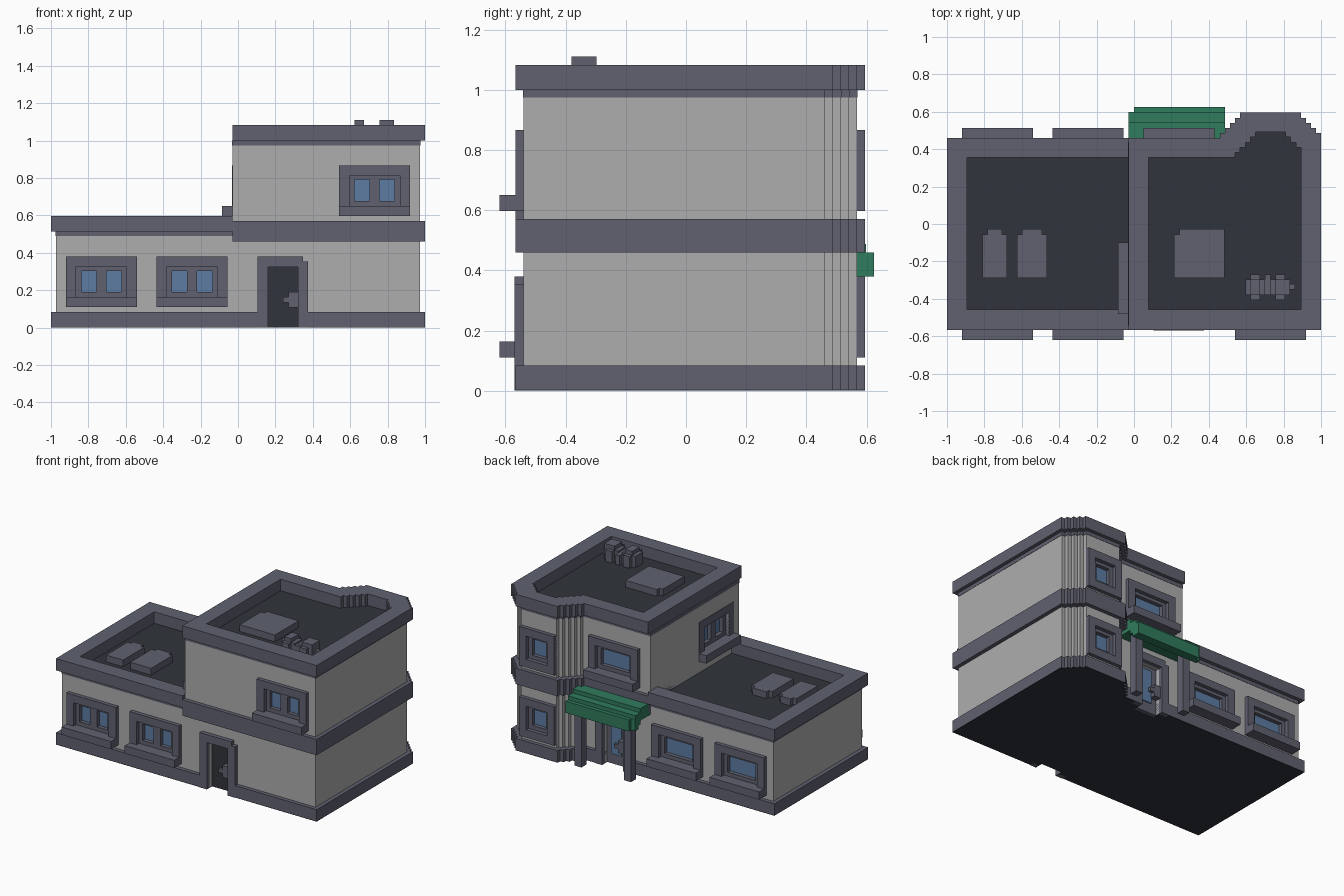
import bpy, bmesh
from math import pi
from mathutils import Matrix, Vector

if "Cube" in bpy.data.objects:
    bpy.data.objects.remove(bpy.data.objects["Cube"])

V = 0.027  # step size of the stair-like corners


def material(name, rgb):
    m = bpy.data.materials.new(name)
    m.diffuse_color = (*rgb, 1)
    m.use_nodes = True
    m.node_tree.nodes["Principled BSDF"].inputs["Base Color"].default_value = m.diffuse_color
    return m


WALL = material("wall", (0.42, 0.42, 0.42))
TRIM = material("trim", (0.115, 0.12, 0.16))
DARK = material("dark", (0.03, 0.034, 0.043))
GLASS = material("glass", (0.11, 0.2, 0.37))
GREEN = material("green", (0.03, 0.2, 0.11))


def finish(name, bm, mat):
    bmesh.ops.recalc_face_normals(bm, faces=bm.faces)
    me = bpy.data.meshes.new(name)
    bm.to_mesh(me)
    bm.free()
    ob = bpy.data.objects.new(name, me)
    bpy.context.collection.objects.link(ob)
    if mat:
        me.materials.append(mat)
    return ob


def boxes(name, items, mat, mx=Matrix()):
    """One object from boxes given as (x0, x1, y0, y1, z0, z1)."""
    bm = bmesh.new()
    for x0, x1, y0, y1, z0, z1 in items:
        c = Vector((x0 + x1, y0 + y1, z0 + z1)) / 2
        s = Matrix.Diagonal((x1 - x0, y1 - y0, z1 - z0, 1))
        bmesh.ops.create_cube(bm, size=1, matrix=mx @ Matrix.Translation(c) @ s)
    return finish(name, bm, mat)


def prism(name, pts, z0, z1, mat):
    bm = bmesh.new()
    f = bm.faces.new([bm.verts.new((x, y, z0)) for x, y in pts])
    r = bmesh.ops.extrude_face_region(bm, geom=[f])
    vs = [g for g in r["geom"] if isinstance(g, bmesh.types.BMVert)]
    bmesh.ops.translate(bm, verts=vs, vec=(0, 0, z1 - z0))
    return finish(name, bm, mat)


def bay_outline(x0, y0, x1, ya, n, xw):
    """Rectangle whose back right grows a bay with stepped corners."""
    pts = [(x0, y0), (x1, y0), (x1, ya)]
    x, y = x1, ya
    for _ in range(n):
        pts += [(x - V, y), (x - V, y + V)]
        x, y = x - V, y + V
    x = xw
    pts.append((x, y))
    for i in range(5):
        y -= V
        pts.append((x, y))
        if i < 4:
            x -= V
            pts.append((x, y))
    return pts + [(x0, y)]


def cut(ob, cutter):
    m = ob.modifiers.new("cut", 'BOOLEAN')
    m.operation, m.solver, m.object = 'DIFFERENCE', 'EXACT', cutter
    bpy.context.view_layer.update()
    dg = bpy.context.evaluated_depsgraph_get()
    me = bpy.data.meshes.new_from_object(ob.evaluated_get(dg))
    ob.modifiers.clear()
    ob.data = me


def ring(a, z0, z1, b, h0, h1, y0, y1):
    """Four boxes around an opening of half width b and height h0..h1."""
    return [(-a, -b, y0, y1, z0, z1), (b, a, y0, y1, z0, z1),
            (-b, b, y0, y1, z0, h0), (-b, b, y0, y1, h1, z1)]


openings = []  # cutters for windows and doors


def window(name, loc, turn, kind):
    mx = Matrix.Translation(loc) @ Matrix.Rotation(turn, 4, 'Z')
    a, b, p = (0.135, 0.081, 0.052) if kind == "bay" else (0.19, 0.135, 0.108)
    frame = ring(a, 0, 0.27, b, 0.054, 0.216, -V, 0.002)
    frame += ring(b, 0.054, 0.216, p, 0.081, 0.194, 0.0, 0.04)
    if kind == "twin":
        frame.append((-V, V, 0.0, 0.04, 0.081, 0.194))
    if kind != "bay":
        frame.append((-a, a, -0.08, -V, 0, 0.054))
    boxes(name + "_frame", frame, TRIM, mx)
    boxes(name + "_glass", [(-p, p, 0.027, 0.05, 0.081, 0.194)], GLASS, mx)
    openings.append(boxes(name + "_cutter", [(-b, b, -0.06, 0.05, 0.054, 0.216)], None, mx))


def door(name, loc, turn, glazed):
    mx = Matrix.Translation(loc) @ Matrix.Rotation(turn, 4, 'Z')
    boxes(name + "_frame", [(-0.135, -0.08, -0.03, 0.002, 0, 0.38),
                            (0.08, 0.108, -0.03, 0.002, 0, 0.38),
                            (0.108, 0.135, -0.03, 0.002, 0, 0.353),
                            (-0.08, 0.08, -0.03, 0.002, 0.325, 0.38)], TRIM, mx)
    boxes(name + "_leaf", [(-0.08, 0.08, 0.027, 0.05, 0, 0.325)], TRIM if glazed else DARK, mx)
    boxes(name + "_handle", [(0.03, 0.08, -0.015, 0.027, 0.108, 0.19),
                             (0.0, 0.03, -0.015, 0.005, 0.135, 0.163)], TRIM, mx)
    if glazed:
        boxes(name + "_glass", [(-0.045, 0.035, 0.02, 0.03, 0.07, 0.3)], GLASS, mx)
    openings.append(boxes(name + "_cutter", [(-0.08, 0.08, -0.06, 0.05, -0.02, 0.325)], None, mx))


# windows on front, back, upper side wall and bay
for i, (x, z) in enumerate([(-0.73, 0.11), (-0.245, 0.11), (0.73, 0.597)]):
    window(f"front_window_{i}", (x, -0.54, z), 0, "twin")
for i, (x, z) in enumerate([(-0.73, 0.11), (-0.245, 0.11), (0.24, 0.597)]):
    window(f"back_window_{i}", (x, 0.433, z), pi, "wide")
for i, z in enumerate([0.11, 0.597]):
    window(f"bay_window_{i}", (0.73, 0.568, z), pi, "bay")
window("side_window", (-0.006, -0.29, 0.597), -pi / 2, "twin")
door("front_door", (0.24, -0.54, 0), 0, False)
door("back_door", (0.24, 0.433, 0), pi, True)

# walls, base, middle band and trim courses
wall_args = (-0.54, 0.973, 0.46, 4, 0.595)
band_args = (-0.567, 1.0, 0.487, 4, 0.568)
left_wall = boxes("left_wall", [(-0.973, -0.03, -0.54, 0.433, 0.004, 0.51)], WALL)
right_wall = prism("right_wall", bay_outline(-0.03, *wall_args), 0.004, 0.995, WALL)
base = prism("base_band", bay_outline(-1.0, *band_args), 0.004, 0.083, TRIM)
slab = prism("ground_slab", bay_outline(-1.0, *band_args), 0, 0.004, DARK)
prism("middle_band", bay_outline(-0.03, *band_args), 0.46, 0.57, TRIM)
prism("upper_course", bay_outline(-0.032, -0.542, 0.975, 0.462, 4, 0.593), 0.975, 1.0, TRIM)
boxes("lower_course", [(-0.975, -0.03, -0.542, 0.435, 0.49, 0.515)], TRIM)

for c in openings:
    for ob in (left_wall, right_wall, base, slab):
        cut(ob, c)

# parapets with sunken roofs
left_parapet = boxes("left_parapet", [(-1.0, -0.03, -0.567, 0.46, 0.515, 0.597)], TRIM)
right_parapet = prism("right_parapet", bay_outline(-0.03, *band_args), 1.0, 1.083, TRIM)
hole_l = boxes("left_hole", [(-0.892, 0.05, -0.456, 0.356, 0.4, 0.7)], None)
inner = bay_outline(0.078, -0.456, 0.892, 0.41, 3, 0.649)
hole_r = prism("right_hole", inner, 0.9, 1.2, None)
cut(left_parapet, hole_l)
cut(right_parapet, hole_r)
boxes("left_roof", [(-0.892, -0.03, -0.456, 0.356, 0.5, 0.518)], DARK)
prism("right_roof", inner, 0.99, 1.003, DARK)
for c in openings + [hole_l, hole_r]:
    bpy.data.objects.remove(c)

# roof hatches
for i, (x0, x1, z) in enumerate([(-0.81, -0.68, 0.515), (-0.625, -0.465, 0.515), (0.215, 0.485, 1.0)]):
    boxes(f"roof_hatch_{i}", [(x0, x1, -0.288, -0.055, z, z + 0.05),
                              (x0 + V, x1 - (V if i < 2 else 0), -0.055, -0.028, z, z + 0.05)], TRIM)

# air conditioning units
for i, (x0, x1) in enumerate([(0.595, 0.70), (0.73, 0.835)]):
    boxes(f"air_unit_{i}", [(x0, x1, -0.38, -0.297, 1.0, 1.083),
                            (x0 + V, x1 - (V if i == 0 else 0), -0.38, -0.297, 1.083, 1.11),
                            (x0 + V, x1 - V, -0.405, -0.27, 1.0, 1.083)], TRIM)
boxes("air_pipe", [(0.70, 0.73, -0.38, -0.27, 1.0, 1.07),
                   (0.835, 0.862, -0.35, -0.32, 1.02, 1.06)], TRIM)

# stepped canopy on two posts
boxes("canopy", [(-0.03, 0.487, 0.433, 0.545, 0.433, 0.515),
                 (-0.03, 0.487, 0.54, 0.598, 0.406, 0.487),
                 (-0.03, 0.487, 0.565, 0.6, 0.38, 0.46),
                 (0.0, 0.487, 0.6, 0.625, 0.38, 0.46)], GREEN)
for side, x in (("left", 0.025), ("right", 0.405)):
    boxes(f"canopy_post_{side}", [(x, x + 0.054, 0.514, 0.568, 0, 0.44)], TRIM)
